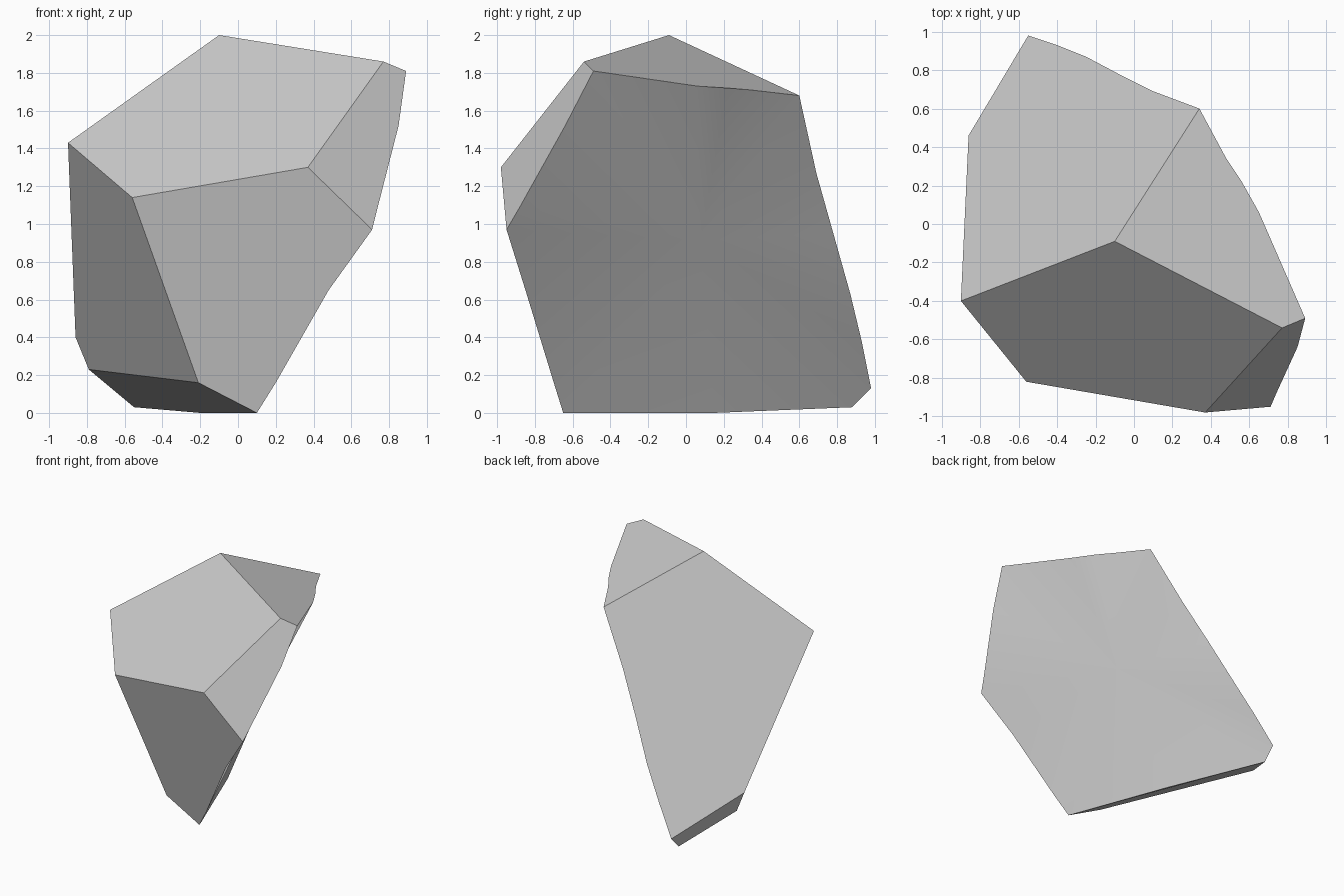
import bpy
import bmesh

# Remove the default cube only
default_cube = bpy.data.objects.get("Cube")
if default_cube:
    bpy.data.objects.remove(default_cube, do_unlink=True)


def make_material(name, colour):
    material = bpy.data.materials.new(name)
    material.use_nodes = True
    material.diffuse_color = colour
    shader = material.node_tree.nodes["Principled BSDF"]
    shader.inputs["Base Color"].default_value = colour
    shader.inputs["Roughness"].default_value = 0.9
    return material


# Corners where the clean facets of the stone meet
corners = {
    "apex": (-.1, -.09, 2),
    "crest": (.77, -.54, 1.86),
    "crest_tip": (.89, -.49, 1.81),
    "brow": (.37, -.98, 1.3),
    "cheek": (.71, -.95, .97),
    "shoulder": (-.56, -.82, 1.14),
    "side_peak": (-.9, -.4, 1.43),
    "back_peak": (.34, .6, 1.68),
    "side_low": (-.86, .46, .4),
    "side_foot": (-.79, .46, .23),
    "front_foot": (-.21, -.64, .16),
    "toe": (.1, -.65, 0),
    "heel": (-.55, .88, .03),
    "tail": (-.55, .98, .13),
}

# Ragged rims between the clean facets and the fractured face
rims = {
    "top_rim": [(.65, .06, 1.73), (.56, .22, 1.72), (.48, .34, 1.71)],
    "back_rim": [(.1, .69, 1.27), (-.08, .78, .95), (-.25, .87, .63), (-.4, .93, .38)],
    "base_rim": [(-.2, .15, 0)],
    "front_rim": [(.2, -.7, .16), (.48, -.85, .65)],
    "crest_rim": [(.74, -.88, 1.09), (.85, -.64, 1.52)],
}

# Each facet is a loop of corners and rims
facets = [
    "apex side_peak shoulder brow crest",
    "crest brow cheek crest_rim crest_tip",
    "apex crest crest_tip top_rim back_peak",
    "apex back_peak back_rim tail side_low side_peak",
    "side_peak side_low side_foot front_foot shoulder",
    "shoulder front_foot toe front_rim cheek brow",
    "side_foot heel base_rim toe front_foot",
    "side_low tail heel side_foot",
]
fracture = "crest_tip top_rim back_peak back_rim tail heel base_rim toe front_rim cheek crest_rim"

bm = bmesh.new()
loops = {name: [bm.verts.new(point)] for name, point in corners.items()}
for name, points in rims.items():
    loops[name] = [bm.verts.new(point) for point in points]


def add_face(description):
    """Make one face, turning a rim round if the loop walks it backwards."""
    names = description.split()
    ring = []
    for i, name in enumerate(names):
        part = loops[name]
        if len(part) > 1:
            before = loops[names[i - 1]][0].co
            if (part[0].co - before).length > (part[-1].co - before).length:
                part = part[::-1]
        ring += part
    return bm.faces.new(ring)


for description in facets:
    add_face(description)

# Fractured face: gently uneven, fanned from its middle and smooth shaded
broken_face = add_face(fracture)
bmesh.ops.recalc_face_normals(bm, faces=bm.faces[:])
fan = bmesh.ops.poke(bm, faces=[broken_face], center_mode="MEAN")
for face in fan["faces"]:
    face.smooth = True

mesh = bpy.data.meshes.new("rock")
bm.to_mesh(mesh)
bm.free()
mesh.materials.append(make_material("stone_grey", (.58, .58, .58, 1)))
rock = bpy.data.objects.new("rock", mesh)
bpy.context.collection.objects.link(rock)
